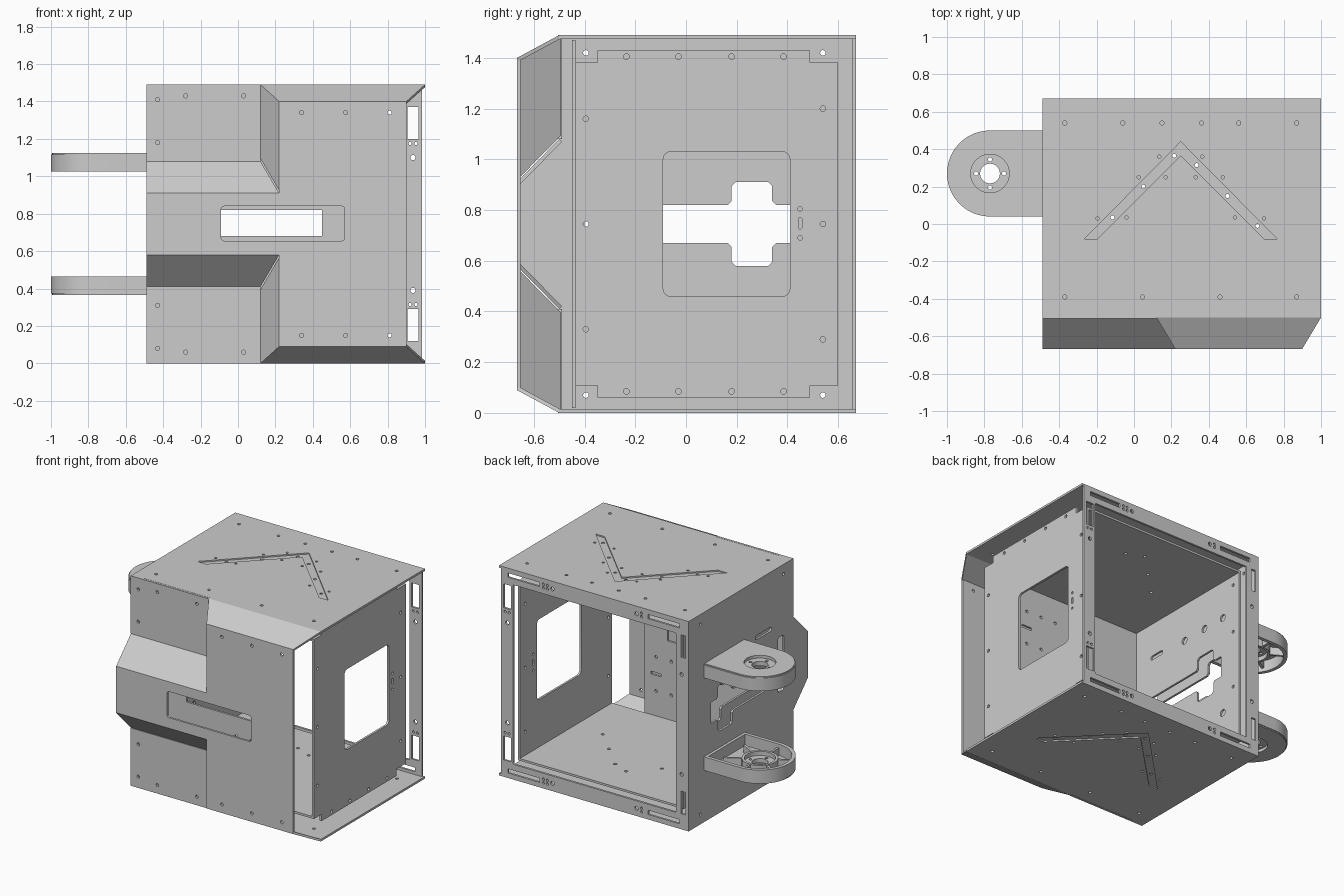
import bpy, bmesh, math
from mathutils import Matrix, Vector

cube = bpy.data.objects.get("Cube")
if cube:
    bpy.data.objects.remove(cube, do_unlink=True)

H, T, F = 1.49, 0.015, -0.667          # overall height, sheet thickness, front plane
grey = bpy.data.materials.new("sheet grey")
grey.use_nodes = True
grey.diffuse_color = (0.605, 0.605, 0.605, 1)
grey.node_tree.nodes["Principled BSDF"].inputs["Base Color"].default_value = grey.diffuse_color

# Sheet axes: where the drawing's u, v and its normal point
AXES = {"x": ((0, 1, 0), (0, 0, 1), (1, 0, 0)),
        "y": ((1, 0, 0), (0, 0, 1), (0, -1, 0)),
        "z": ((1, 0, 0), (0, 1, 0), (0, 0, 1))}

def finish(name, mesh):
    mesh.materials.clear()
    mesh.materials.append(grey)
    obj = bpy.data.objects.new(name, mesh)
    bpy.context.collection.objects.link(obj)
    bpy.ops.object.select_all(action="DESELECT")
    obj.select_set(True)
    bpy.context.view_layer.objects.active = obj
    bpy.ops.object.shade_smooth_by_angle(angle=math.radians(35))

def sheet(name, axis, lo, hi, loops):
    """Flat sheet between lo and hi on an axis; first loop is the outline, the rest are holes."""
    curve = bpy.data.curves.new(name, "CURVE")
    curve.dimensions, curve.fill_mode = "2D", "BOTH"
    curve.extrude = (hi - lo) / 2
    for loop in loops:
        spline = curve.splines.new("POLY")
        spline.points.add(len(loop) - 1)
        for p, (u, v) in zip(spline.points, loop):
            p.co = (u, v, 0, 1)
        spline.use_cyclic_u = True
    helper = bpy.data.objects.new(name + " curve", curve)
    bpy.context.collection.objects.link(helper)
    bpy.context.view_layer.update()
    mesh = bpy.data.meshes.new_from_object(helper.evaluated_get(bpy.context.evaluated_depsgraph_get()))
    bpy.data.objects.remove(helper, do_unlink=True)
    turn = Matrix(AXES[axis]).transposed().to_4x4()
    centre = Vector([(lo + hi) / 2 if a == axis else 0 for a in "xyz"])
    mesh.transform(Matrix.Translation(centre) @ turn)
    bm = bmesh.new()
    bm.from_mesh(mesh)
    bmesh.ops.remove_doubles(bm, verts=bm.verts, dist=0.0001)
    bmesh.ops.recalc_face_normals(bm, faces=bm.faces)
    bm.to_mesh(mesh)
    bm.free()
    finish(name, mesh)

def panel(name, pts):
    """Slanted sheet, thickened towards the inside."""
    pts, k = [Vector(p) for p in pts], len(pts)
    n = (pts[1] - pts[0]).cross(pts[2] - pts[1]).normalized()
    if n.dot(Vector((0.25, 0, H / 2)) - pts[0]) > 0:
        pts, n = pts[::-1], -n
    sides = [((i - 1) % k, (i - 1) % k + k, i + k, i) for i in range(k)]
    mesh = bpy.data.meshes.new(name)
    mesh.from_pydata(pts + [p - n * T for p in pts], [], [range(k), range(2 * k - 1, k - 1, -1)] + sides)
    finish(name, mesh)

def circle(u, v, r=0.011, n=12):
    return [(u + r * math.cos(math.tau * i / n), v + r * math.sin(math.tau * i / n)) for i in range(n)]

def rect(u0, v0, u1, v1):
    return [(u0, v0), (u1, v0), (u1, v1), (u0, v1)]

def rounded(u0, v0, u1, v1, r):
    out = []
    for cu, cv, start in ((u1 - r, v1 - r, 0), (u0 + r, v1 - r, 90), (u0 + r, v0 + r, 180), (u1 - r, v0 + r, 270)):
        for k in range(5):
            a = math.radians(start + k * 22.5)
            out.append((cu + r * math.cos(a), cv + r * math.sin(a)))
    return out

def flip(loop):
    return [(u, H - v) for u, v in loop]

def both(loops):
    return loops + [flip(l) for l in loops]

def span(side, a, b):
    """Height range measured from the bottom or mirrored from the top."""
    return (a, b) if side == "bottom" else (H - b, H - a)

# Top and bottom sheets with chevron recess, and the inner floor and ceiling
chevron = [(0.25, 0.44), (-0.265, -0.08), (-0.195, -0.08), (0.25, 0.365), (0.695, -0.08), (0.765, -0.08)]
rows = [circle(x, 0.54) for x in (-0.37, -0.06, 0.15, 0.36, 0.56, 0.87)]
rows += [circle(x, -0.39) for x in (-0.37, 0.045, 0.46, 0.87)]
for dx, y in ((0.115, 0.36), (0.225, 0.25), (0.445, 0.03), (0.08, 0.25), (0.29, 0.035)):
    rows += [circle(0.25 + s * dx, y, 0.009) for s in (-1, 1)]
floor_holes = [circle(x, y, 0.011) for x, y in
               ((0.215, 0.365), (0.05, 0.2), (-0.115, 0.035), (0.335, 0.315), (0.5, 0.15), (0.66, -0.01))]
outline = [(-0.49, -0.5), (-0.39, -0.5), (-0.39, -0.488), (0.12, -0.488), (0.12, -0.5),
           (1, -0.5), (1, 0.67), (-0.49, 0.67)]
for side in ("bottom", "top"):
    sheet(side + "_sheet", "z", *span(side, 0, T), [outline, chevron] + rows)
    sheet(side + "_chevron_floor", "z", *span(side, 0.009, T), [chevron] + floor_holes)
    sheet(side + "_inner_sheet", "z", *span(side, 0.108, 0.123), [rect(-0.385, -0.435, 0.885, 0.6)] + floor_holes)

# Wall behind the brackets, with nose profile and cross-shaped opening
wall = [(0.655, T), (0.655, H - T), (-0.5, H - T), (-0.5, 1.08), (F + T, 0.91),
        (F + T, H - 0.91), (-0.5, H - 1.08), (-0.5, T)]
cross = [(0.165, 0.67), (0.18, 0.655), (0.18, 0.595), (0.195, 0.58),
         (0.325, 0.58), (0.34, 0.595), (0.34, 0.655), (0.355, 0.67), (0.42, 0.67)]
cross = [(-0.28, 0.67)] + cross + flip(cross)[::-1] + [(-0.28, H - 0.67)]
corners = both([circle(y, 1.42) for y in (-0.395, 0.54)])
sheet("bracket_wall", "x", -0.49, -0.49 + T,
      [wall, cross, rounded(-0.4, 0.6, -0.33, 0.99, 0.02), rounded(-0.26, 1.07, -0.08, 1.1, 0.014)] + corners)

# Pair of inner side panels: square window on one, cross opening on the other
edge = [(-0.35, 0.06), (-0.35, 0.108), (-0.435, 0.108)]
edge = edge + flip(edge)[::-1] + [(0.49, H - 0.06), (0.49, H - 0.108), (0.6, H - 0.108),
                                  (0.6, 0.108), (0.49, 0.108), (0.49, 0.06)]
holes = both([circle(y, 1.405) for y in (-0.235, -0.03, 0.18, 0.385)]
             + [circle(0.54, 1.2), circle(-0.395, 1.16)])
holes += [circle(0.54, H / 2), rounded(0.443, 0.725, 0.457, 0.77, 0.006)]
holes += [circle(0.45, z, 0.009) for z in (0.69, 0.805)]
middle = circle(-0.395, H / 2)
sheet("side_panel", "x", 0.885, 0.9, [edge, middle, rounded(-0.09, 0.46, 0.41, 1.03, 0.03)] + holes)
holes = both([circle(y, 1.1, 0.025, 16) for y in (0.05, 0.25, 0.435)] + [circle(0.54, 1.3), circle(0.54, 0.95)])
sheet("bracket_side_liner", "x", -0.4, -0.385,
      [edge, middle, cross, rounded(-0.29, 1.1, -0.17, 1.13, 0.014)] + holes)

# Back frame with corner slots
slots = [rect(0.905, 1.2, 0.965, 1.37), rect(0.68, 1.425, 0.93, 1.455),
         rect(-0.465, 1.22, -0.43, 1.38), rect(-0.42, 1.425, -0.17, 1.455)]
slots += [circle(0.935, 1.1, 0.014)] + [circle(x, 1.175, 0.009) for x in (0.92, 0.952)]
slots += [circle(-0.435, 1.1, 0.014), circle(0.58, 1.435, 0.014), circle(-0.08, 1.435, 0.014)]
slots += [circle(x, z, 0.009) for x in (0.62, 0.65, -0.12) for z in (1.425, 1.45)]
sheet("back_frame", "y", 0.655, 0.67,
      [rect(-0.49, T, 0.985, H - T), rounded(-0.39, 0.108, 0.89, H - 0.108, 0.01)] + both(slots))

# Front face with a nose arm reaching to the bracket side
face = [(-0.49, 0.91), (0.22, 0.91), (0.22, 1.4), (0.9, 1.4)]
face = face + flip(face)[::-1]
holes = both([circle(x, 1.34) for x in (0.34, 0.575, 0.81)])
sheet("front_face", "y", F, F + T, [face, rounded(-0.09, 0.655, 0.57, 0.84, 0.015)] + holes)

# Flat bulkhead behind the front, with a slot in line with the front window
holes = both([circle(x, z) for x in (0.3, 0.42, 0.54) for z in (0.95, 1.19)] + [rect(0.5, 1.06, 0.58, 1.08)])
sheet("inner_bulkhead", "y", -0.45, -0.435,
      [rect(-0.4, 0.02, 0.63, H - 0.02), rect(-0.09, 0.68, 0.45, 0.82)] + holes)

# Recessed front plates and slanted panels, mirrored top to bottom
for side in ("bottom", "top"):
    z = (lambda v: v) if side == "top" else (lambda v: H - v)
    spots = [rect(-0.49, 1.08, 0.12, H)]
    spots += [circle(*p) for p in ((-0.43, 1.41), (-0.28, 1.43), (0.03, 1.43), (-0.43, 1.18))]
    sheet(side + "_front_plate", "y", -0.505, -0.49, spots if side == "top" else [flip(s) for s in spots])
    panel(side + "_nose_slope", [(-0.49, -0.5, z(1.08)), (0.12, -0.5, z(1.08)),
                                 (0.22, F, z(0.91)), (-0.49, F, z(0.91))])
    panel(side + "_step_slope", [(0.12, -0.5, z(1.095)), (0.22, F, z(0.925)),
                                 (0.22, F, z(1.4)), (0.12, -0.5, z(H))])
    panel(side + "_edge_slope", [(0.12, -0.5, z(H)), (0.22, F, z(1.4)), (0.9, F, z(1.4)), (1, -0.5, z(H))])

# Hollow ribbed brackets with round ends, open towards each other
CX, CY, R = -0.77, 0.27, 0.23

def tongue(r, back):
    arc = [(CX + r * math.cos(a), CY + r * math.sin(a))
           for a in (math.radians(90 + i * 7.5) for i in range(25))]
    return [(back, CY + r)] + arc + [(back, CY - r)]

hub, bore = circle(CX, CY, 0.103, 32), circle(CX, CY, 0.053, 24)
bolts = [circle(CX + 0.075 * c, CY + 0.075 * s, 0.011) for c, s in ((1, 0), (0, 1), (-1, 0), (0, -1))]
for side in ("bottom", "top"):
    at = lambda a, b: span(side, 0.365 + a, 0.365 + b)
    sheet(side + "_bracket_skin", "z", *at(0, 0.02), [tongue(R - 0.006, -0.49), hub])
    sheet(side + "_bracket_rim", "z", *at(0.008, 0.1), [tongue(R, -0.49), tongue(R - 0.025, -0.51)])
    sheet(side + "_bracket_hub", "z", *at(0.02, 0.05), [hub, bore] + bolts)
    sheet(side + "_bracket_hub_ring", "z", *at(0.02, 0.08), [circle(CX, CY, 0.118, 32), circle(CX, CY, 0.1, 32)])
    for i in range(6):
        a = math.radians(30 + 60 * i)
        d, n = Vector((math.cos(a), math.sin(a))), Vector((-math.sin(a), math.cos(a))) * 0.008
        c, far = Vector((CX, CY)), 0.215 if math.cos(a) < 0.1 else 0.235
        rib = [c + d * 0.11 + n, c + d * far + n, c + d * far - n, c + d * 0.11 - n]
        sheet(f"{side}_bracket_rib_{i + 1}", "z", *at(0.02, 0.075), [[tuple(p) for p in rib]])
